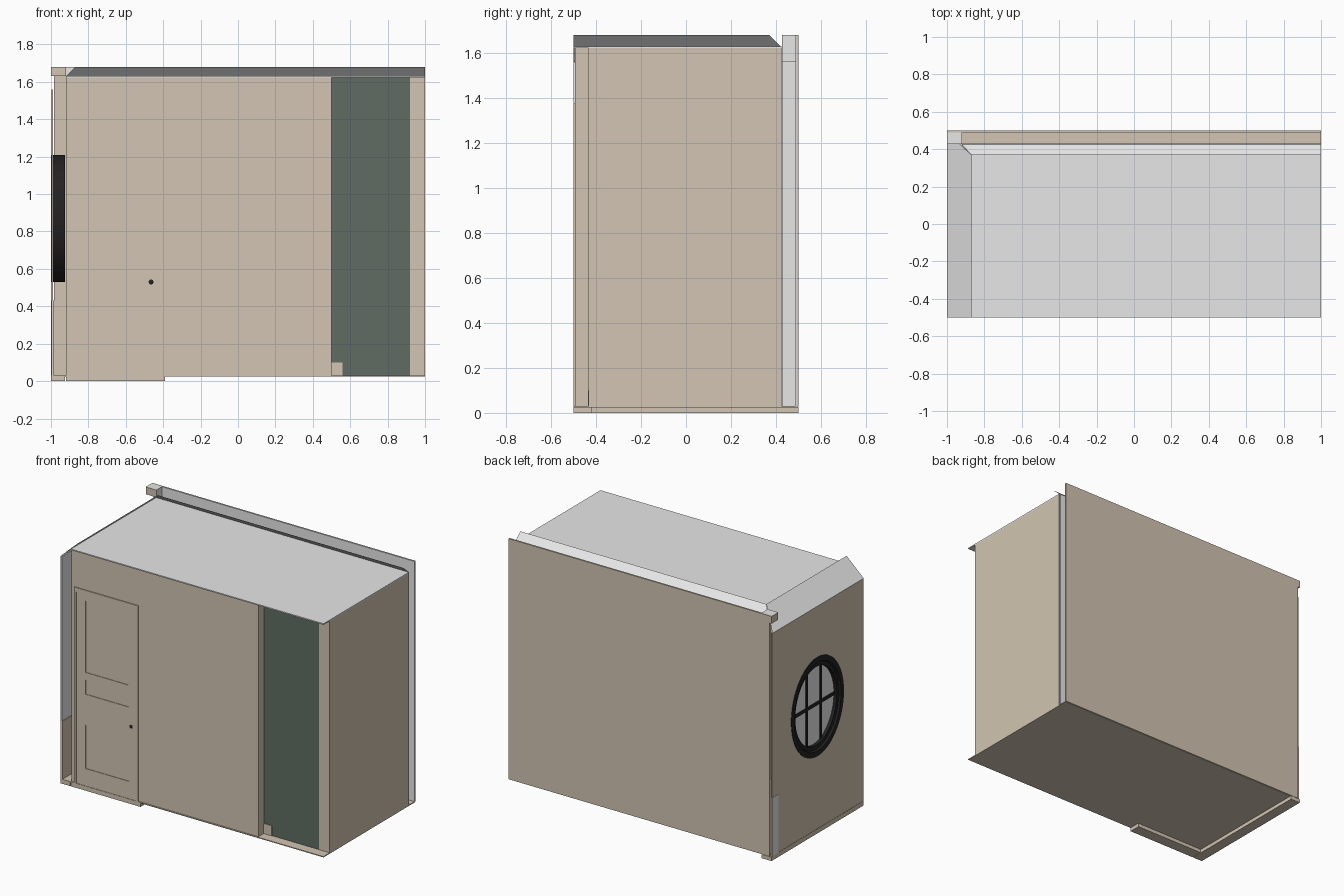
import bpy, bmesh, math

if "Cube" in bpy.data.objects:
    bpy.data.objects.remove(bpy.data.objects["Cube"])

def material(name, rgb):
    m = bpy.data.materials.new(name)
    m.diffuse_color = (*rgb, 1)
    m.use_nodes = True
    m.node_tree.nodes["Principled BSDF"].inputs["Base Color"].default_value = m.diffuse_color
    return m

TAN = material("warm tan", (0.645, 0.56, 0.445))
GREY = material("pale grey", (0.80, 0.80, 0.80))
GREEN = material("dark green", (0.115, 0.15, 0.125))
BLACK = material("black", (0.016, 0.016, 0.017))

def mesh(name, verts, faces, mat):
    me = bpy.data.meshes.new(name)
    me.from_pydata(verts, [], faces)
    bm = bmesh.new()
    bm.from_mesh(me)
    bmesh.ops.recalc_face_normals(bm, faces=bm.faces)
    bm.to_mesh(me)
    bm.free()
    me.materials.append(mat)
    ob = bpy.data.objects.new(name, me)
    bpy.context.collection.objects.link(ob)
    return ob

def box(name, x, y, z, mat):
    v = [(a, b, c) for a in x for b in y for c in z]
    f = [(0, 1, 3, 2), (4, 6, 7, 5), (0, 4, 5, 1), (2, 3, 7, 6), (0, 2, 6, 4), (1, 5, 7, 3)]
    return mesh(name, v, f, mat)

def sheet(name, pts, mat):
    return mesh(name, pts, [tuple(range(len(pts)))], mat)

# Floor and ceiling slabs
box("floor", (-1, 1), (-0.5, 0.495), (0.025, 0.031), TAN)
box("ceiling", (-0.92, 1), (-0.5, 0.43), (1.622, 1.63), GREY)

# Front wall and the recessed green panel beside it
FY = -0.493
box("front_wall", (-0.92, 0.5), (FY, -0.43), (0.03, 1.622), TAN)
box("green_panel", (0.5, 0.92), (-0.432, -0.426), (0.03, 1.622), GREEN)
box("corner_pillar", (0.92, 1), (-0.433, -0.425), (0.03, 1.622), TAN)
box("panel_base_block", (0.5, 0.56), (-0.436, -0.43), (0.03, 0.1), TAN)

# Right wall
box("right_wall", (0.992, 1), (-0.43, 0.425), (0.03, 1.622), TAN)

# Back wall, tan outside and grey inside
box("back_wall", (-0.985, 1), (0.492, 0.5), (0.028, 1.68), TAN)
box("back_wall_lining", (-0.92, 1), (0.488, 0.492), (0.03, 1.68), GREY)
box("inner_back_wall", (-0.92, 0.99), (0.425, 0.43), (0.03, 1.622), GREY)

# Left wall with an oval opening
left = box("left_wall", (-0.998, -0.992), (-0.5, 0.49), (0, 1.56), TAN)
lining = box("left_wall_lining", (-0.992, -0.988), (-0.5, 0.488), (0.03, 1.56), GREY)
box("left_wainscot", (-0.988, -0.984), (-0.5, 0.42), (0.03, 0.43), TAN)
box("left_base_strip", (-1, -0.925), (-0.5, 0.5), (0, 0.026), TAN)
box("left_corner_plate", (-1, -0.997), (0.425, 0.492), (0.03, 0.43), GREY)

# Sloping crown moulding, mitred at the back left corner
sheet("left_crown", [(-1, -0.5, 1.56), (-1, 0.49, 1.56), (-0.87, 0.37, 1.68), (-0.87, -0.5, 1.68)], GREY)
sheet("back_crown", [(-0.92, 0.425, 1.63), (1, 0.425, 1.63), (1, 0.37, 1.68), (-0.87, 0.37, 1.68)], GREY)
box("crown_corner_block", (-1, -0.92), (0.428, 0.5), (1.63, 1.68), TAN)
sheet("crown_block_side", [(-0.919, 0.43, 1.56), (-0.919, 0.488, 1.56), (-0.919, 0.488, 1.68), (-0.919, 0.43, 1.68)], GREY)
sheet("crown_block_top", [(-1, 0.428, 1.681), (-0.92, 0.428, 1.681), (-0.92, 0.488, 1.681), (-1, 0.488, 1.681)], GREY)

# Oval window: stepped frame ring, glass and bars
RY, RZ, CZ, N = 0.285, 0.34, 0.87, 48

def oval(x, k):
    return [(x, RY * k * math.cos(i * math.tau / N), CZ + RZ * k * math.sin(i * math.tau / N)) for i in range(N)]

def ring(name, profile, mat):
    verts = [p for x, k in profile for p in oval(x, k)]
    n = len(profile)
    faces = [(j * N + i, j * N + (i + 1) % N, (j + 1) % n * N + (i + 1) % N, (j + 1) % n * N + i)
             for j in range(n) for i in range(N)]
    ob = mesh(name, verts, faces, mat)
    bpy.context.view_layer.objects.active = ob
    ob.select_set(True)
    bpy.ops.object.shade_smooth_by_angle(angle=math.radians(30))
    ob.select_set(False)
    return ob

ring("window_frame", [(-1.001, 1), (-1.001, 0.89), (-0.988, 0.87), (-0.988, 0.79), (-0.925, 0.79), (-0.925, 1)], BLACK)
sheet("window_glass", oval(-0.966, 0.8), GREY)
cutter = mesh("window_cutter", oval(-1.1, 0.97) + oval(-0.9, 0.97),
              [tuple(range(N)), tuple(range(N, 2 * N))] +
              [(i, (i + 1) % N, N + (i + 1) % N, N + i) for i in range(N)], TAN)
cutter.hide_render = True
cutter.hide_viewport = True
for wall in (left, lining):
    cut = wall.modifiers.new("window_hole", 'BOOLEAN')
    cut.operation, cut.object, cut.solver = 'DIFFERENCE', cutter, 'EXACT'
BX = (-0.975, -0.957)
box("window_bar_across", BX, (-0.225, 0.225), (CZ - 0.01, CZ + 0.01), BLACK)
for side in (-1, 1):
    h = RZ * 0.8 * math.sqrt(1 - (0.076 / (RY * 0.8)) ** 2)
    box("window_bar_upright", BX, (side * 0.076 - 0.008, side * 0.076 + 0.008), (CZ - h, CZ + h), BLACK)

# Door: sunken panels between stiles and rails
DY = FY - 0.004
for x in ((-0.88, -0.81), (-0.48, -0.425)):
    box("door_stile", x, (DY, FY), (0.03, 1.345), TAN)
for z in ((0.03, 0.15), (0.45, 0.66), (0.76, 0.81), (1.30, 1.345)):
    box("door_rail", (-0.81, -0.48), (DY, FY), z, TAN)

# Door casing, sill and knob
for x in ((-0.895, -0.88), (-0.425, -0.41)):
    box("door_casing_side", x, (-0.5, FY), (0.03, 1.36), TAN)
box("door_casing_top", (-0.895, -0.41), (-0.5, FY), (1.345, 1.375), TAN)
box("door_sill", (-0.92, -0.39), (-0.5, -0.42), (0, 0.026), TAN)
bpy.ops.mesh.primitive_uv_sphere_add(segments=16, ring_count=10, radius=0.016, location=(-0.465, -0.493, 0.53))
knob = bpy.context.object
knob.name = "door_knob"
knob.scale.y = 0.45
knob.data.materials.append(BLACK)
bpy.ops.object.shade_smooth()
